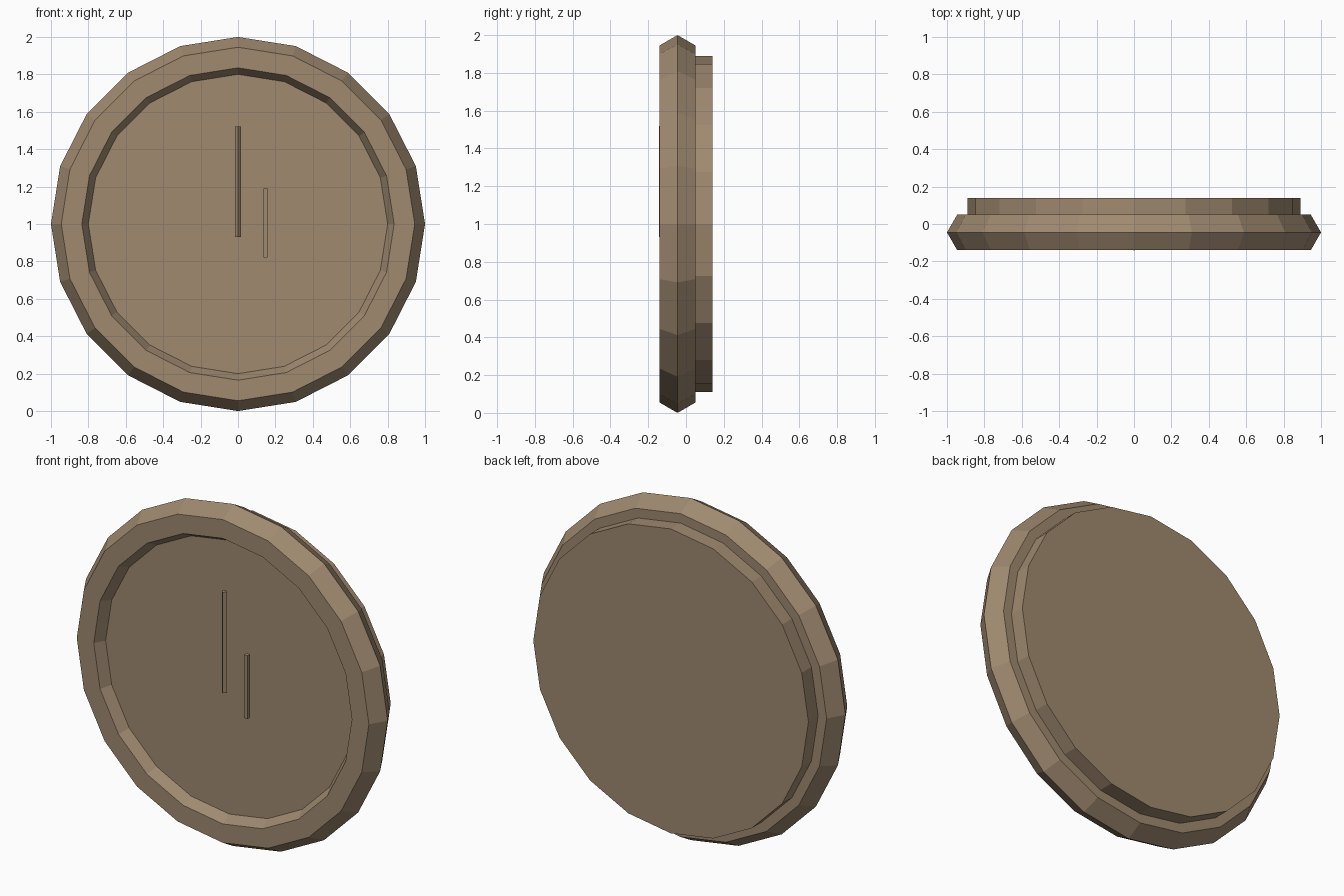
import bpy
from math import radians

cube = bpy.data.objects.get("Cube")
if cube:
    bpy.data.objects.remove(cube, do_unlink=True)

SIDES = 20
CENTRE_Z = 1.0

# One warm brown for every part
brown = bpy.data.materials.new("warm_brown")
colour = (0.35, 0.253, 0.162, 1.0)
brown.use_nodes = True
brown.diffuse_color = colour
brown.node_tree.nodes["Principled BSDF"].inputs["Base Color"].default_value = colour


def finish(name):
    obj = bpy.context.object
    obj.name = name
    obj.data.materials.append(brown)
    return obj


def hand(name, x, bottom, top, turn):
    """Thin square bar standing in front of the dial."""
    bpy.ops.mesh.primitive_cube_add(
        size=1, location=(x, -0.126, (bottom + top) / 2),
        rotation=(0, 0, radians(turn)))
    bpy.context.object.scale = (0.023, 0.023, top - bottom)
    finish(name)


# Rim: ring with a six-sided section
bpy.ops.mesh.primitive_torus_add(
    major_segments=SIDES, minor_segments=6, major_radius=0.89, minor_radius=0.11,
    location=(0, -0.045, CENTRE_Z), rotation=(radians(90), 0, 0))
finish("rim")

# Body: drum whose front is the dial and whose back stands out behind the rim
front, back = -0.08, 0.14
bpy.ops.mesh.primitive_cylinder_add(
    vertices=SIDES, radius=0.89, depth=back - front,
    location=(0, (front + back) / 2, CENTRE_Z), rotation=(radians(90), 0, 0))
finish("dial_body")

# Hands: the long bar is turned edge-on
hand("long_hand", 0.0, 0.93, 1.52, 45)
hand("short_hand", 0.147, 0.82, 1.19, 0)
